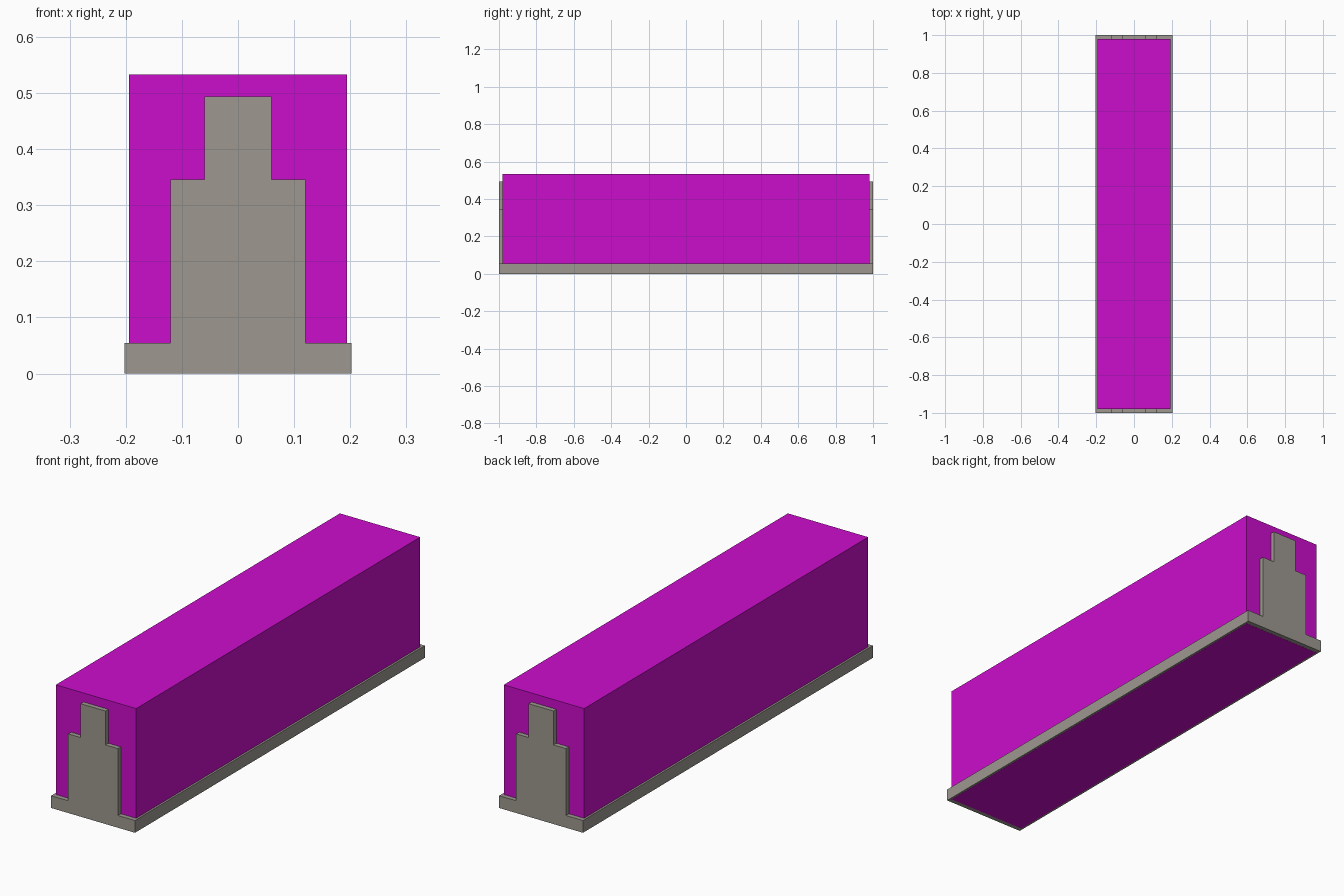
import bpy, bmesh

if "Cube" in bpy.data.objects:
    bpy.data.objects.remove(bpy.data.objects["Cube"])


def material(name, rgb):
    m = bpy.data.materials.new(name)
    m.diffuse_color = (*rgb, 1.0)
    m.use_nodes = True
    m.node_tree.nodes["Principled BSDF"].inputs["Base Color"].default_value = m.diffuse_color
    return m


def extrude_profile(name, half, y0, y1, mat):
    """Mirror a right-hand (x, z) half profile and extrude it along y."""
    pts = half + [(-x, z) for x, z in reversed(half)]
    bm = bmesh.new()
    face = bm.faces.new([bm.verts.new((x, y0, z)) for x, z in pts])
    out = bmesh.ops.extrude_face_region(bm, geom=[face])
    verts = [g for g in out["geom"] if isinstance(g, bmesh.types.BMVert)]
    bmesh.ops.translate(bm, vec=(0, y1 - y0, 0), verts=verts)
    bmesh.ops.recalc_face_normals(bm, faces=bm.faces)
    me = bpy.data.meshes.new(name)
    bm.to_mesh(me)
    bm.free()
    me.materials.append(mat)
    ob = bpy.data.objects.new(name, me)
    bpy.context.collection.objects.link(ob)
    return ob


magenta = material("magenta", (0.60, 0.004, 0.60))
grey = material("warm grey", (0.337, 0.314, 0.279))

# Stepped core running the whole length, showing at both ends and as the base
extrude_profile("stepped_core",
                [(0.2025, 0.0005), (0.2025, 0.054), (0.12, 0.054),
                 (0.12, 0.346), (0.06, 0.346), (0.06, 0.494)],
                -1.0, 1.0, grey)

# Plain box enclosing the core
extrude_profile("outer_box", [(0.194, 0.0), (0.194, 0.533)],
                -0.98, 0.98, magenta)
